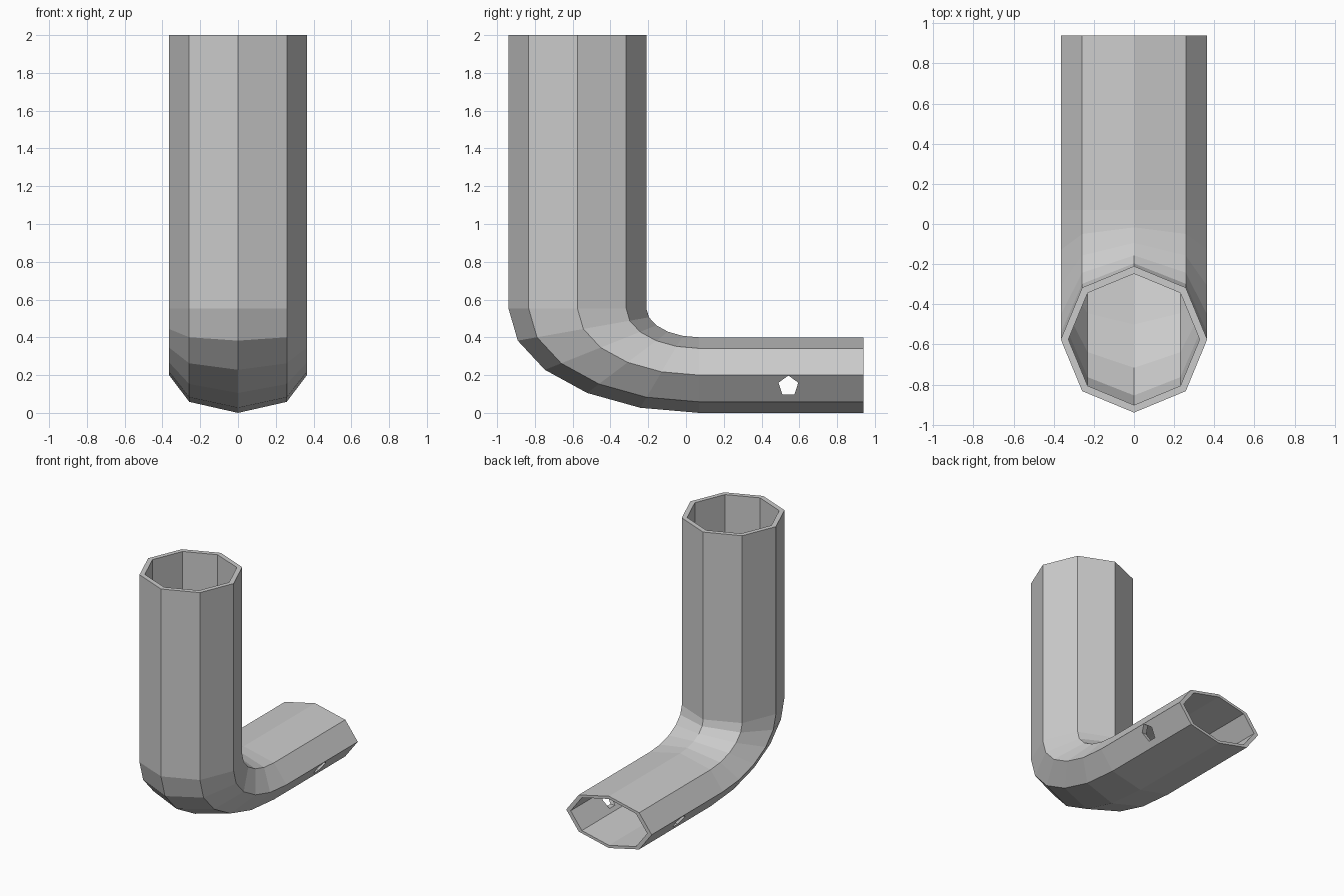
import bpy, bmesh
from math import sin, cos, pi

if "Cube" in bpy.data.objects:
    bpy.data.objects.remove(bpy.data.objects["Cube"])

S = 0.548                 # vertical squash of the whole elbow
R_OUT, R_IN = 0.365, 0.327
BEND = 0.645              # bend radius of the centre line
CY = 0.07                 # y of bend centre
CZ = 0.2 + BEND * S       # z of bend centre


def mesh_object(name, bm):
    bmesh.ops.recalc_face_normals(bm, faces=bm.faces)
    me = bpy.data.meshes.new(name)
    bm.to_mesh(me)
    bm.free()
    ob = bpy.data.objects.new(name, me)
    bpy.context.collection.objects.link(ob)
    return ob


def ring(bm, station, r):
    """Octagon across the path; station = (bend angle, y shift, z shift)."""
    a, dy, dz = station
    out = []
    for i in range(8):
        t = i * pi / 4
        d = BEND + r * cos(t)
        out.append(bm.verts.new((r * sin(t), CY - d * cos(a) + dy,
                                 CZ - d * sin(a) * S + dz)))
    return out


def bridge(bm, a, b):
    for i in range(8):
        j = (i + 1) % 8
        bm.faces.new((a[i], a[j], b[j], b[i]))


# Pipe: vertical leg, five-segment bend, horizontal leg
stations = [(0, 0, 2.0 - CZ)]
stations += [(k * pi / 10, 0, 0) for k in range(6)]
stations += [(pi / 2, 0.94 - CY, 0)]
bm = bmesh.new()
outer = [ring(bm, s, R_OUT) for s in stations]
inner = [ring(bm, s, R_IN) for s in stations]
for shell in (outer, inner):
    for a, b in zip(shell, shell[1:]):
        bridge(bm, a, b)
bridge(bm, outer[0], inner[0])
bridge(bm, outer[-1], inner[-1])
pipe = mesh_object("elbow_pipe", bm)

# Pentagonal pin hole through both sides
bm = bmesh.new()
ends = []
for x in (-0.6, 0.6):
    ends.append([bm.verts.new((x, 0.542 + 0.055 * sin(k * 2 * pi / 5),
                               0.143 + 0.055 * cos(k * 2 * pi / 5)))
                 for k in range(5)])
    bm.faces.new(ends[-1])
for i in range(5):
    j = (i + 1) % 5
    bm.faces.new((ends[0][i], ends[0][j], ends[1][j], ends[1][i]))
cutter = mesh_object("pin_hole_cutter", bm)
cutter.hide_render = True

mod = pipe.modifiers.new("pin_hole", 'BOOLEAN')
mod.operation = 'DIFFERENCE'
mod.solver = 'EXACT'
mod.object = cutter
bpy.context.view_layer.objects.active = pipe
bpy.ops.object.modifier_apply(modifier=mod.name)
bpy.data.objects.remove(cutter)
